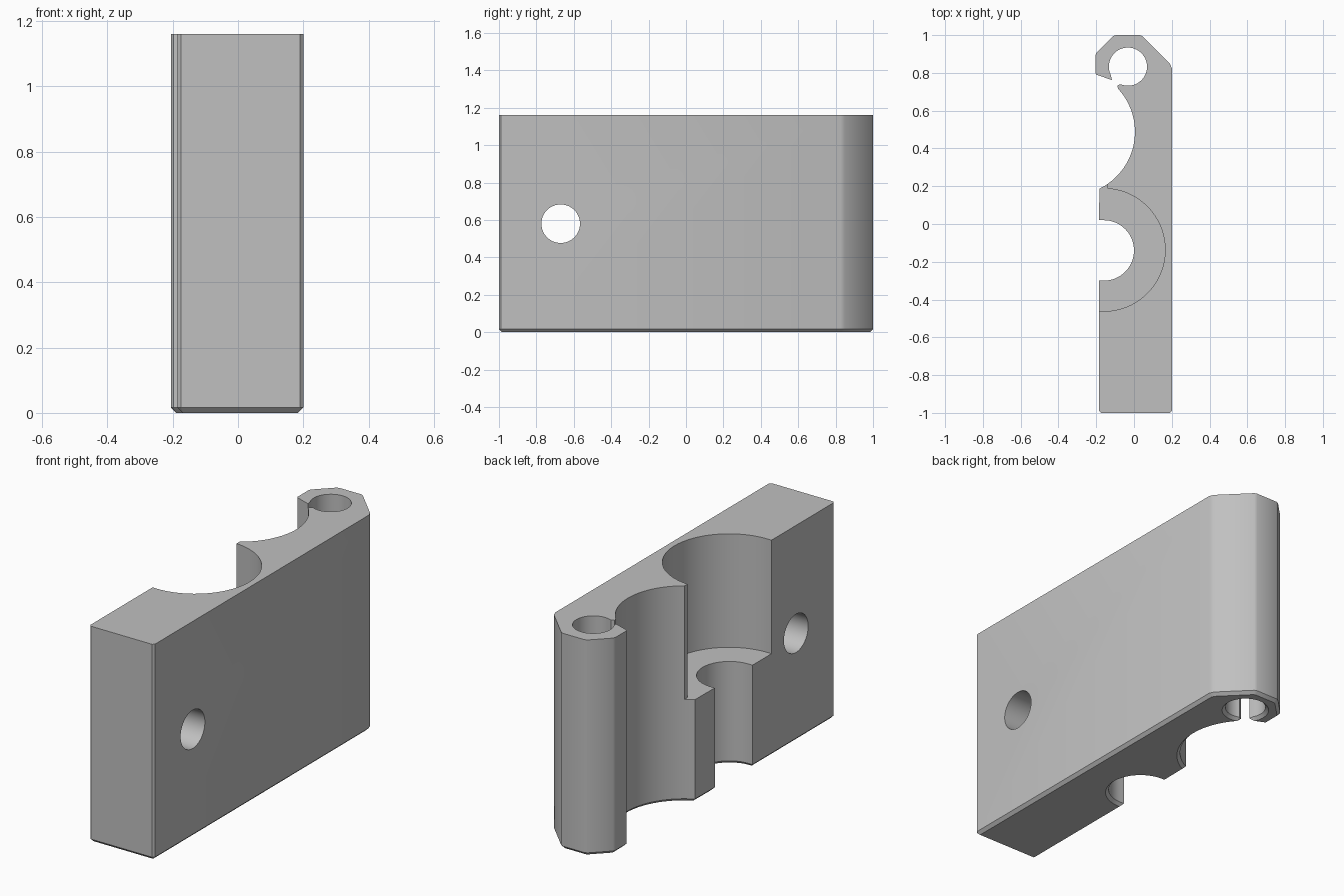
import bpy, bmesh
from math import sin, cos, radians, pi
from mathutils import Vector, Matrix

default = bpy.data.objects.get("Cube")
if default:
    bpy.data.objects.remove(default, do_unlink=True)

HEIGHT, LEDGE, CHAMFER = 1.16, 0.55, 0.016

grey = bpy.data.materials.new("plain grey")
grey.use_nodes = True
grey.diffuse_color = (0.53, 0.53, 0.53, 1)
grey.node_tree.nodes["Principled BSDF"].inputs["Base Color"].default_value = grey.diffuse_color


def arc(cx, cy, r, start, end, steps):
    angles = [radians(start + (end - start) * i / steps) for i in range(steps + 1)]
    return [(cx + r * cos(a), cy + r * sin(a)) for a in angles]


def inset(points, amount):
    """Move each outline corner inwards along its mitre."""
    result = []
    count = len(points)
    for i in range(count):
        p = Vector(points[i])
        a = (p - Vector(points[i - 1])).normalized()
        b = (Vector(points[(i + 1) % count]) - p).normalized()
        normal = (Vector((-a.y, a.x)) + Vector((-b.y, b.x))).normalized()
        mitre = min(1.4, 1 / max(0.5, normal.dot(Vector((-a.y, a.x)))))
        result.append(p + normal * amount * mitre)
    return result


def make_object(name, bm):
    bmesh.ops.recalc_face_normals(bm, faces=bm.faces)
    mesh = bpy.data.meshes.new(name)
    bm.to_mesh(mesh)
    bm.free()
    mesh.materials.append(grey)
    obj = bpy.data.objects.new(name, mesh)
    bpy.context.collection.objects.link(obj)
    return obj


def cylinder_cutter(name, radius, depth, matrix):
    bm = bmesh.new()
    bmesh.ops.create_cone(bm, cap_ends=True, segments=96, radius1=radius,
                          radius2=radius, depth=depth, matrix=matrix)
    return make_object(name, bm)


# Outline of the clamp half, counter-clockwise: back, clip, recesses, front end
outline = [(-0.175, -1), (0.19, -1), (0.2, -0.99), (0.2, 0.825), (0.19, 0.85),
           (0.045, 0.995), (0.03, 1), (-0.095, 1), (-0.11, 0.995),
           (-0.2, 0.905), (-0.205, 0.89), (-0.205, 0.80), (-0.198, 0.79),
           (-0.117, 0.762)]
outline += arc(-0.032, 0.833, 0.101, 207, -113, 56)
outline += [(-0.088, 0.733)]
outline += arc(-0.33, 0.488, 0.335, 43, -64, 40)
outline += [(-0.185, 0.02)]
outline += arc(-0.16, -0.14, 0.16, 90, -90, 36)
outline += [(-0.185, -0.3), (-0.185, -0.99)]

# Loft with a chamfered lower rim
bm = bmesh.new()
layers = [(inset(outline, CHAMFER), 0), (outline, CHAMFER), (outline, HEIGHT)]
rings = [[bm.verts.new((p[0], p[1], z)) for p in pts] for pts, z in layers]
for low, high in zip(rings, rings[1:]):
    for i in range(len(low)):
        bm.faces.new((low[i - 1], low[i], high[i], high[i - 1]))
bm.faces.new(rings[0][::-1])
bm.faces.new(rings[-1])
body = make_object("clamp_body", bm)

# Stepped recess above the ledge, open end of its thin wall, and bolt hole
upper = HEIGHT + 0.2 - LEDGE
recess = cylinder_cutter("recess_cutter", 0.325, upper,
                         Matrix.Translation((-0.16, -0.137, LEDGE + upper / 2)))
bolt = cylinder_cutter("bolt_hole_cutter", 0.103, 1,
                       Matrix.Translation((0, -0.67, 0.58)) @ Matrix.Rotation(pi / 2, 4, 'Y'))
bm = bmesh.new()
bmesh.ops.create_cube(bm, size=1, matrix=Matrix.Translation((-0.24, 0.12, LEDGE + upper / 2))
                      @ Matrix.Diagonal((0.2, 0.26, upper, 1)))
wall_end = make_object("wall_end_cutter", bm)

bpy.ops.object.select_all(action='DESELECT')
bpy.context.view_layer.objects.active = body
body.select_set(True)
for cutter in (recess, wall_end, bolt):
    mod = body.modifiers.new(cutter.name, 'BOOLEAN')
    mod.operation, mod.solver, mod.object = 'DIFFERENCE', 'EXACT', cutter
    bpy.ops.object.modifier_apply(modifier=mod.name)
    bpy.data.objects.remove(cutter, do_unlink=True)

bpy.ops.object.shade_smooth_by_angle(angle=radians(30))
